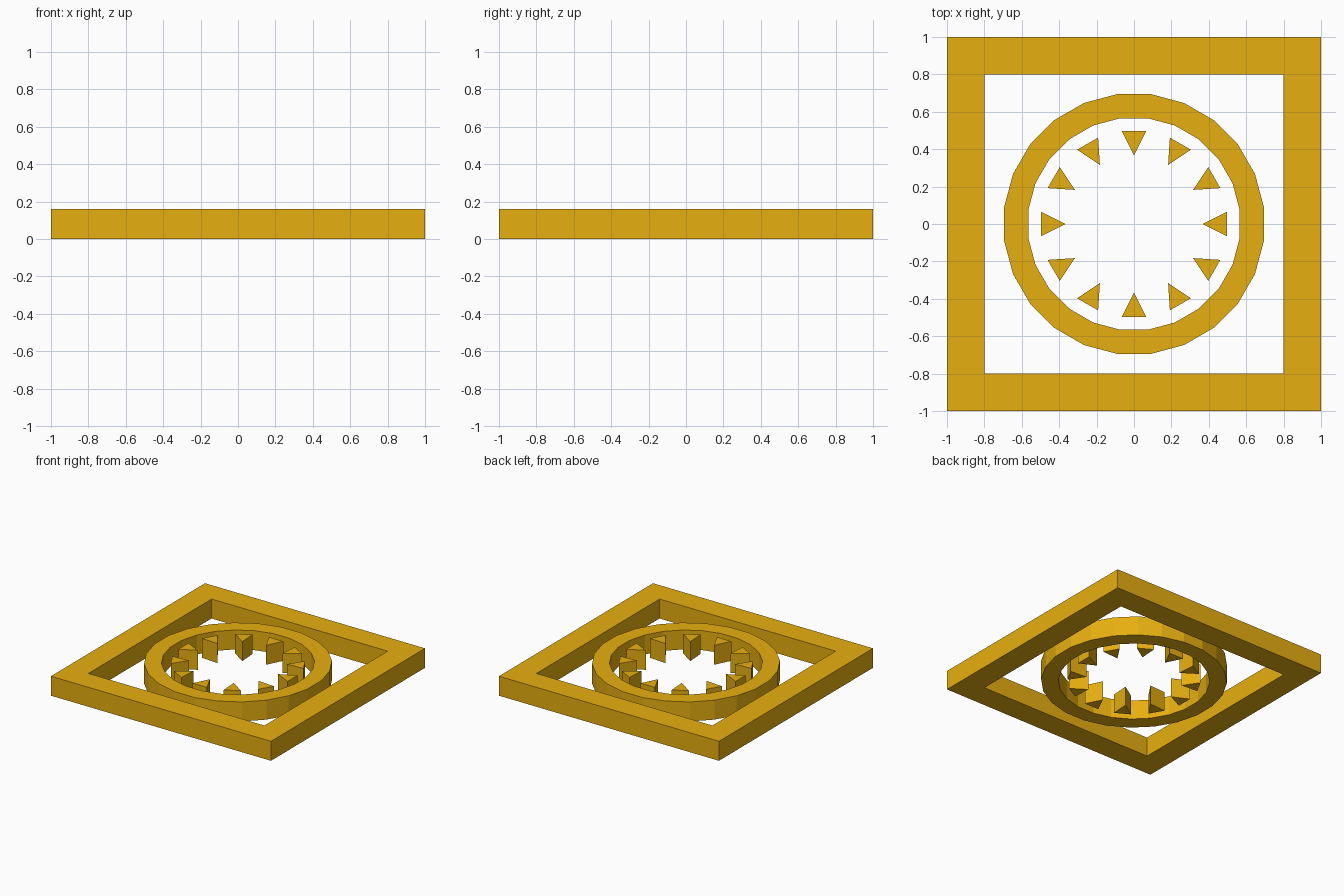
import bpy, bmesh
from math import cos, sin, pi

if "Cube" in bpy.data.objects:
    bpy.data.objects.remove(bpy.data.objects["Cube"])

HEIGHT = 0.16

gold = bpy.data.materials.new("gold")
gold.diffuse_color = (0.8, 0.43, 0.005, 1)
gold.use_nodes = True
gold.node_tree.nodes["Principled BSDF"].inputs["Base Color"].default_value = gold.diffuse_color


def finish(name, bm):
    bmesh.ops.recalc_face_normals(bm, faces=bm.faces[:])
    mesh = bpy.data.meshes.new(name)
    bm.to_mesh(mesh)
    bm.free()
    mesh.materials.append(gold)
    obj = bpy.data.objects.new(name, mesh)
    bpy.context.collection.objects.link(obj)
    return obj


def polygon(radius, sides):
    """Regular polygon with flat sides facing the axes."""
    angles = [2 * pi * (i + 0.5) / sides for i in range(sides)]
    return [(radius * cos(a), radius * sin(a)) for a in angles]


def band(name, outer, inner):
    """Upright closed band between two matching outlines."""
    bm = bmesh.new()
    loops = [[bm.verts.new((x, y, z)) for x, y in outline]
             for outline, z in ((outer, 0), (outer, HEIGHT), (inner, HEIGHT), (inner, 0))]
    n = len(outer)
    for k in range(4):
        a, b = loops[k], loops[(k + 1) % 4]
        for i in range(n):
            j = (i + 1) % n
            bm.faces.new((a[i], a[j], b[j], b[i]))
    return finish(name, bm)


def prism(name, outline):
    bm = bmesh.new()
    face = bm.faces.new([bm.verts.new((x, y, 0)) for x, y in outline])
    top = bmesh.ops.extrude_face_region(bm, geom=[face], use_keep_orig=True)
    verts = [v for v in top["geom"] if isinstance(v, bmesh.types.BMVert)]
    bmesh.ops.translate(bm, verts=verts, vec=(0, 0, HEIGHT))
    return finish(name, bm)


# Square outer frame
band("square_frame", polygon(2 ** 0.5, 4), polygon(0.8 * 2 ** 0.5, 4))

# 24-sided ring
band("ring", polygon(0.70, 24), polygon(0.57, 24))

# Twelve wedge markers pointing at the centre
for i in range(12):
    wedge = prism(f"hour_wedge_{i + 1}", [(0.365, 0), (0.496, -0.065), (0.496, 0.065)])
    wedge.rotation_euler.z = 2 * pi * i / 12
